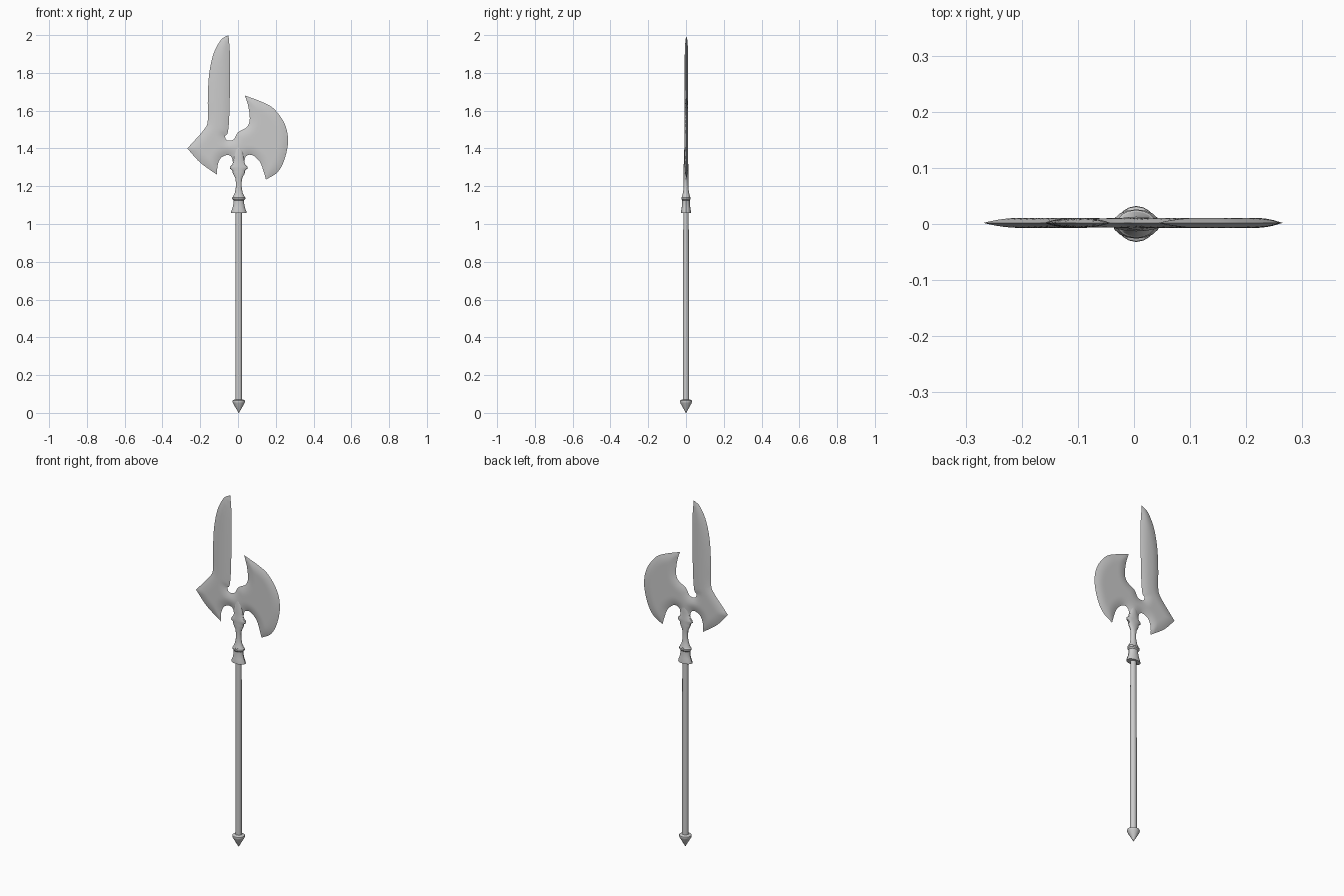
import bpy, bmesh, math
from mathutils import Vector
from mathutils.geometry import delaunay_2d_cdt, intersect_point_line

if "Cube" in bpy.data.objects:
    bpy.data.objects.remove(bpy.data.objects["Cube"])

CX = 0.004   # shaft axis in x
BLADE_Y = 0.002


def finish(name, bm, angle=30):
    bmesh.ops.recalc_face_normals(bm, faces=bm.faces)
    mesh = bpy.data.meshes.new(name)
    bm.to_mesh(mesh)
    bm.free()
    ob = bpy.data.objects.new(name, mesh)
    bpy.context.collection.objects.link(ob)
    bpy.ops.object.select_all(action='DESELECT')
    ob.select_set(True)
    bpy.context.view_layer.objects.active = ob
    bpy.ops.object.shade_smooth_by_angle(angle=math.radians(angle))
    return ob


def lathe(name, rings, sides=16):
    """Stack of elliptical rings (z, x radius, y radius)."""
    bm = bmesh.new()
    loops = []
    for z, rx, ry in rings:
        loops.append([bm.verts.new((CX + rx * math.cos(a), ry * math.sin(a), z))
                      for a in (2 * math.pi * i / sides for i in range(sides))])
    for a, b in zip(loops, loops[1:]):
        for i in range(sides):
            j = (i + 1) % sides
            bm.faces.new((a[i], a[j], b[j], b[i]))
    bm.faces.new(loops[0])
    bm.faces.new(loops[-1])
    return finish(name, bm)


def smooth_path(pts, steps=6):
    """Catmull-Rom curve through the points, without the last point."""
    p = [Vector(q) for q in pts]
    p = [2 * p[0] - p[1]] + p + [2 * p[-1] - p[-2]]
    out = []
    for i in range(1, len(p) - 2):
        a, b, c, d = p[i - 1:i + 3]
        for s in range(steps):
            t = s / steps
            out.append(0.5 * (2 * b + (c - a) * t + (2 * a - 5 * b + 4 * c - d) * t * t
                              + (3 * b - a - 3 * c + d) * t ** 3))
    return out


def lens_plate(name, outline, thick, bevel, step):
    """Flat plate that swells from a sharp rim to full thickness."""
    n = len(outline)

    def rim(p):
        best = 9.0
        for i in range(n):
            a, b = outline[i], outline[(i + 1) % n]
            q, t = intersect_point_line(p, a, b)
            q = a.lerp(b, min(1, max(0, t)))
            best = min(best, (Vector(p) - q.to_2d()).length)
        return best

    pts = list(outline)
    for i in range(int(0.56 / step)):
        for k in range(int(0.80 / step)):
            p = Vector((-0.28 + i * step, 1.22 + k * step))
            if rim(p) > step * 0.5:
                pts.append(p)
    edges = [(i, (i + 1) % n) for i in range(n)]
    verts, _, faces = delaunay_2d_cdt(pts, edges, [], 1, 1e-6)[:3]
    used = sorted({i for f in faces for i in f})
    bm = bmesh.new()
    front, back = {}, {}
    for i in used:
        x, z = verts[i]
        d = rim(verts[i])
        u = min(1, d / bevel)
        h = thick * (1 - (1 - u) ** 2)
        front[i] = bm.verts.new((x, BLADE_Y - h, z))
        back[i] = front[i] if d < 1e-4 else bm.verts.new((x, BLADE_Y + h, z))
    for f in faces:
        for side in (front, back):
            vs = [side[i] for i in f]
            if not bm.faces.get(vs):
                bm.faces.new(vs)
    return finish(name, bm)


# Axe head outline: smooth runs that meet at sharp corners
runs = [
    # tall blade, curved edge down to the rear spike
    [(-0.05, 2.0), (-0.09, 1.975), (-0.13, 1.90), (-0.153, 1.79), (-0.16, 1.66),
     (-0.16, 1.55), (-0.18, 1.50), (-0.268, 1.40)],
    # rear hook
    [(-0.268, 1.40), (-0.20, 1.325), (-0.11, 1.26)],
    [(-0.11, 1.26), (-0.108, 1.31), (-0.09, 1.35), (-0.055, 1.365), (-0.032, 1.35), (-0.025, 1.30)],
    [(-0.025, 1.30), (0.033, 1.30)],
    # axe beard
    [(0.033, 1.30), (0.04, 1.355), (0.075, 1.365), (0.115, 1.33), (0.135, 1.28), (0.148, 1.235)],
    # axe cutting edge
    [(0.148, 1.235), (0.21, 1.275), (0.247, 1.345), (0.265, 1.44), (0.247, 1.53),
     (0.19, 1.61), (0.125, 1.647), (0.037, 1.68)],
    # notch between axe and tall blade
    [(0.037, 1.68), (0.055, 1.62), (0.062, 1.55), (0.045, 1.512), (0.0, 1.485), (-0.024, 1.447),
     (-0.058, 1.443), (-0.07, 1.465)],
    [(-0.07, 1.465), (-0.053, 1.49), (-0.045, 1.61), (-0.042, 1.87), (-0.05, 2.0)],
]
outline = [p for run in runs for p in smooth_path(run)]
lens_plate("axe_head", outline, 0.009, 0.05, 0.012)

# Neck that flows from the blade into the collar
lathe("neck", [
    (1.135, 0.025, 0.018), (1.145, 0.031, 0.022), (1.165, 0.021, 0.016), (1.19, 0.016, 0.013),
    (1.22, 0.015, 0.012), (1.245, 0.019, 0.012), (1.265, 0.030, 0.013), (1.275, 0.034, 0.013),
    (1.284, 0.034, 0.013), (1.294, 0.047, 0.013), (1.304, 0.046, 0.013), (1.315, 0.034, 0.012),
    (1.345, 0.026, 0.011), (1.39, 0.022, 0.010), (1.43, 0.004, 0.004)])

# Flared collar at the top of the shaft
lathe("collar", [
    (1.058, 0.042, 0.026), (1.066, 0.041, 0.026), (1.085, 0.033, 0.023), (1.11, 0.028, 0.020),
    (1.125, 0.028, 0.020), (1.132, 0.035, 0.025), (1.14, 0.035, 0.025), (1.147, 0.028, 0.020)])

# Slightly tapered shaft
lathe("shaft", [(0.06, 0.018, 0.017), (0.5, 0.018, 0.017), (1.08, 0.017, 0.014)])

# Pointed butt cap
lathe("butt_cap", [
    (0.0, 0.001, 0.001), (0.052, 0.031, 0.030), (0.06, 0.034, 0.032), (0.066, 0.033, 0.031),
    (0.072, 0.019, 0.018)])
